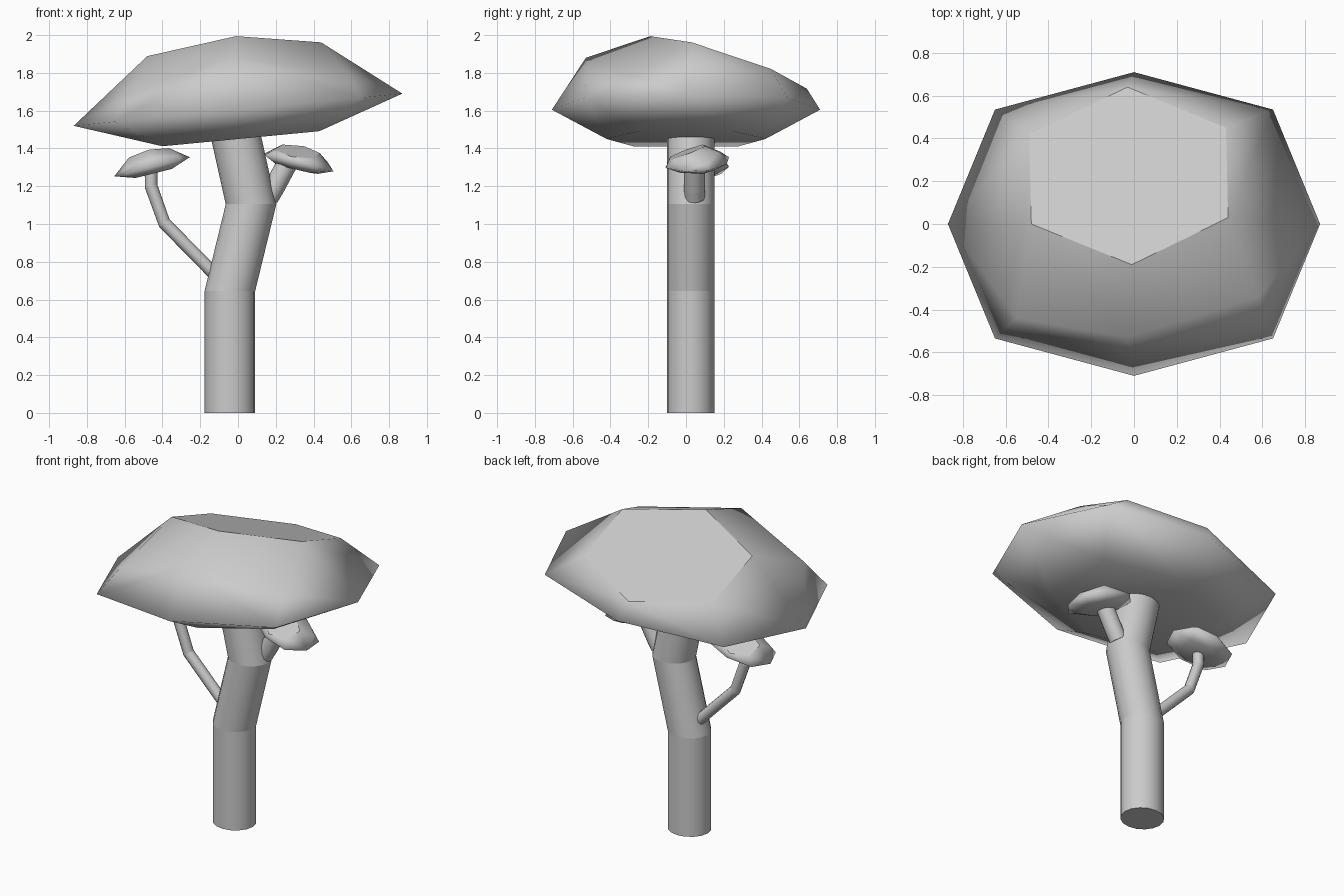
import bpy, bmesh, math
from mathutils import Vector, Matrix

if "Cube" in bpy.data.objects:
    bpy.data.objects.remove(bpy.data.objects["Cube"])

# Mid grey shared by every part
grey = bpy.data.materials.new("mid_grey")
grey.diffuse_color = (.58, .58, .58, 1)
grey.use_nodes = True
grey.node_tree.nodes["Principled BSDF"].inputs["Base Color"].default_value = grey.diffuse_color


def finish(bm, name):
    bmesh.ops.recalc_face_normals(bm, faces=bm.faces)
    for f in bm.faces:
        f.smooth = True
    me = bpy.data.meshes.new(name)
    bm.to_mesh(me)
    bm.free()
    me.materials.append(grey)
    ob = bpy.data.objects.new(name, me)
    bpy.context.collection.objects.link(ob)
    return ob


def tube(name, pts, rx, ry, sides, level=False):
    """Swept tube with crisp bends; level=True keeps every ring horizontal."""
    pts = [Vector(p) for p in pts]
    bm = bmesh.new()
    rings = []
    for i, p in enumerate(pts):
        a, b = pts[max(i - 1, 0)], pts[min(i + 1, len(pts) - 1)]
        t = Vector((0, 0, 1)) if level else (b - a).normalized()
        v = Vector((0, 1, 0))
        u = v.cross(t).normalized()
        rings.append([bm.verts.new(p + u * rx * math.cos(k) + v * ry * math.sin(k))
                      for k in (2 * math.pi * j / sides for j in range(sides))])
    for r, s in zip(rings, rings[1:]):
        for j in range(sides):
            k = (j + 1) % sides
            bm.faces.new((r[j], r[k], s[k], s[j]))
    bm.faces.new(rings[0])
    bm.faces.new(rings[-1])
    for r in rings:
        for j in range(sides):
            bm.edges.get((r[j], r[j - 1])).smooth = False
    return finish(bm, name)


def foliage(name, matrix):
    """Leaf clump around the middle of its widest ring: soft sides, crisp flat top."""
    rim = [(0, .71), (.65, .535), (.87, 0), (.65, -.535),
           (0, -.71), (-.65, -.535), (-.87, 0), (-.65, .535)]
    top = [(-.03, .64), (.43, .45), (.44, .03), (-.01, -.19), (-.48, 0), (-.49, .42)]
    bottom = [(0, .42), (.43, .25), (.43, -.25), (0, -.42), (-.4, -.28), (-.4, .28)]
    pts = [(x, y, 1.932 + .09 * x - .333 * y) for x, y in top]
    pts += [(x, y, 1.605 + .098 * x) for x, y in rim]
    pts += [(x, y, 1.45 + .096 * x) for x, y in bottom]
    pts += [(.58, -.34, 1.80), (-.03, -.53, 1.88), (-.55, -.44, 1.7)]
    bm = bmesh.new()
    vs = [bm.verts.new(Vector(p) - Vector((0, 0, 1.605))) for p in pts]
    crown_top = set(vs[:6])
    bmesh.ops.convex_hull(bm, input=bm.verts)
    flat = [f for f in bm.faces if set(f.verts) <= crown_top]
    if len(flat) > 1:
        flat = bmesh.ops.dissolve_faces(bm, faces=flat)["region"]
    for e in flat[0].edges:
        e.smooth = False
    bmesh.ops.transform(bm, matrix=matrix, verts=bm.verts)
    return finish(bm, name)


def place(loc, turn=0, tilt=0, scale=1):
    return (Matrix.Translation(loc) @ Matrix.Rotation(tilt, 4, 'Y')
            @ Matrix.Rotation(math.radians(turn), 4, 'Z') @ Matrix.Scale(scale, 4))


# Bent trunk
tube("trunk", [(-.043, .025, 0), (-.043, .025, .645), (.069, .025, 1.105),
               (-.015, .025, 1.48)], .134, .126, 16, level=True)

# Side branches
tube("left_branch", [(-.09, .045, .70), (-.39, .045, 1.005), (-.46, .045, 1.2),
                     (-.46, .045, 1.28)], .034, .034, 10)
tube("right_branch", [(.16, .045, 1.14), (.19, .045, 1.19), (.26, .045, 1.32)],
     .055, .055, 12)

# Large crown and the two small leaf clumps
foliage("crown", place((0, 0, 1.605)))
foliage("left_leaves", place((-.455, .06, 1.303), 0, -.15, .236))
foliage("right_leaves", place((.32, .06, 1.325), 160, .14, .232))
